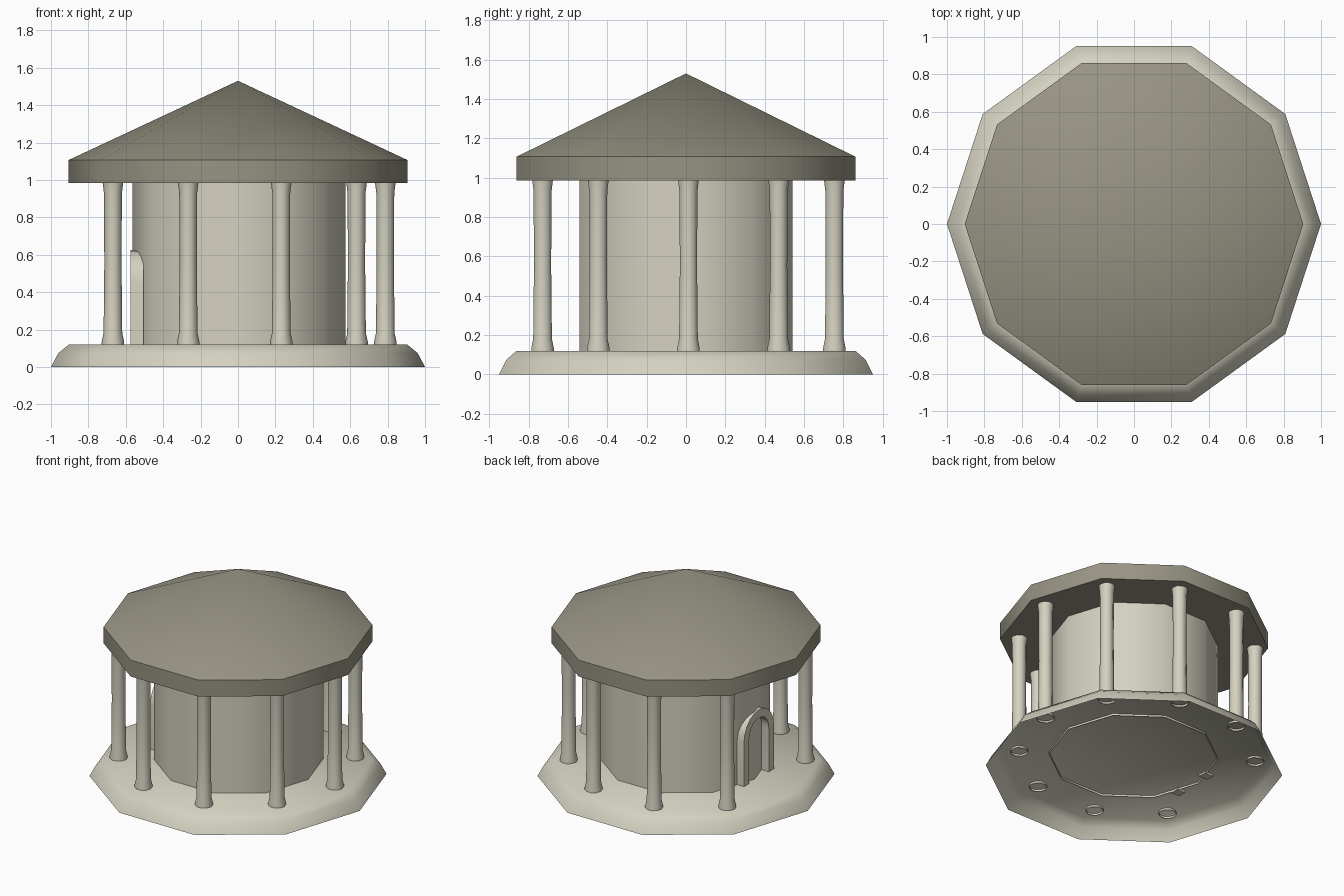
import bpy, bmesh, math

if "Cube" in bpy.data.objects:
    bpy.data.objects.remove(bpy.data.objects["Cube"])


def material(name, rgb):
    m = bpy.data.materials.new(name)
    m.diffuse_color = (*rgb, 1)
    m.use_nodes = True
    m.node_tree.nodes["Principled BSDF"].inputs["Base Color"].default_value = m.diffuse_color
    return m


STONE = material("pale stone", (0.66, 0.64, 0.53))
ROOF = material("dark stone", (0.31, 0.295, 0.23))


def finish(name, bm, mat, angle=42):
    me = bpy.data.meshes.new(name)
    bm.to_mesh(me)
    bm.free()
    me.materials.append(mat)
    for p in me.polygons:
        p.use_smooth = True
    me.set_sharp_from_angle(angle=math.radians(angle))
    ob = bpy.data.objects.new(name, me)
    bpy.context.collection.objects.link(ob)
    return ob


def lathe(name, profile, mat, n=10, loc=(0, 0), cap_bottom=False, cap_top=False):
    """Stack n-sided rings from (radius, z) pairs; radius 0 makes a tip."""
    bm = bmesh.new()
    rings = []
    for r, z in profile:
        count = n if r > 0 else 1
        rings.append([bm.verts.new((loc[0] + r * math.cos(2 * math.pi * i / n),
                                    loc[1] + r * math.sin(2 * math.pi * i / n), z))
                      for i in range(count)])
    for a, b in zip(rings, rings[1:]):
        for i in range(n):
            k = (i + 1) % n
            if len(b) == 1:
                bm.faces.new((a[i], a[k], b[0]))
            else:
                bm.faces.new((a[i], a[k], b[k], b[i]))
    if cap_bottom:
        bm.faces.new(rings[0][::-1])
    if cap_top:
        bm.faces.new(rings[-1])
    return finish(name, bm, mat)


# Ten-sided plinth, open underneath
lathe("plinth", [(1.0, 0), (0.96, 0.075), (0.905, 0.12)], STONE, cap_top=True)

# Inner chamber wall
lathe("chamber_wall", [(0.57, 0.105), (0.57, 0.985)], STONE, loc=(0.006, 0))

# Roof with flat underside, fascia and pointed top
lathe("roof", [(0.905, 0.985), (0.905, 1.107), (0, 1.53)], ROOF, cap_bottom=True)

# Nine columns, leaving the doorway side free
COLUMN = [(0.06, 0.105), (0.06, 0.135), (0.05, 0.18), (0.046, 0.55),
          (0.048, 0.93), (0.055, 0.985)]
for i in range(10):
    if i == 5:
        continue
    a = math.radians(36 * i)
    lathe(f"column_{i}", COLUMN, STONE, n=10,
          loc=(-0.0175 + 0.805 * math.cos(a), 0.0125 + 0.78 * math.sin(a)))

# Arched door frame facing -x
bm = bmesh.new()
YC, SPRING, STEPS = -0.035, 0.45, 10
sections = []
angles = [None] + [math.pi * i / STEPS for i in range(STEPS + 1)] + [None]
for idx, t in enumerate(angles):
    ring = []
    for x, r in ((-0.575, 0.175), (-0.575, 0.115), (-0.505, 0.115), (-0.505, 0.175)):
        if t is None:
            y, z = (r if idx == 0 else -r), 0.105
        else:
            y, z = r * math.cos(t), SPRING + r * math.sin(t)
        ring.append(bm.verts.new((x, YC + y, z)))
    sections.append(ring)
for a, b in zip(sections, sections[1:]):
    for i in range(4):
        k = (i + 1) % 4
        bm.faces.new((a[i], a[k], b[k], b[i]))
bm.faces.new(sections[0])
bm.faces.new(sections[-1][::-1])
bmesh.ops.recalc_face_normals(bm, faces=bm.faces[:])
finish("door_arch", bm, STONE)
